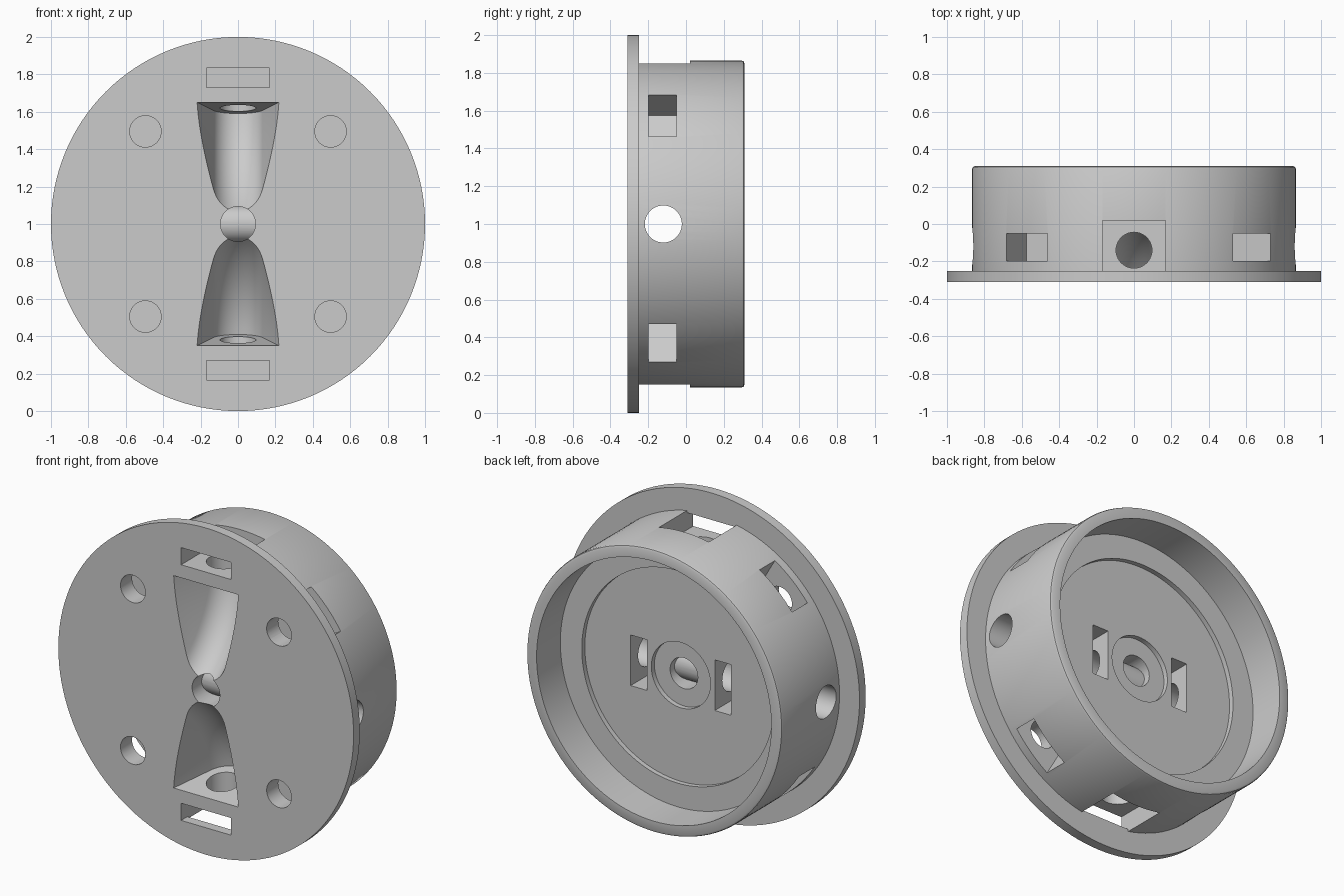
import bpy, bmesh, math
from mathutils import Matrix, Vector

cube = bpy.data.objects.get("Cube")
if cube:
    bpy.data.objects.remove(cube)

SEGMENTS = 128
CENTRE = Vector((0, 0, 1))

grey = bpy.data.materials.new("light grey")
grey.use_nodes = True
colour = (0.6, 0.6, 0.6, 1)
grey.diffuse_color = colour
grey.node_tree.nodes["Principled BSDF"].inputs["Base Color"].default_value = colour


def to_object(name, bm):
    bmesh.ops.recalc_face_normals(bm, faces=bm.faces)
    mesh = bpy.data.meshes.new(name)
    bm.to_mesh(mesh)
    bm.free()
    mesh.materials.append(grey)
    obj = bpy.data.objects.new(name, mesh)
    bpy.context.collection.objects.link(obj)
    return obj


def lathe(name, profile):
    """Spin (radius, y) points about the y axis through the centre."""
    bm = bmesh.new()
    verts = [bm.verts.new((r, y, 1)) for r, y in profile]
    edges = [bm.edges.new(pair) for pair in zip(verts, verts[1:])]
    bmesh.ops.spin(bm, geom=verts + edges, cent=CENTRE, axis=(0, 1, 0),
                   angle=math.tau, steps=SEGMENTS)
    bmesh.ops.remove_doubles(bm, verts=bm.verts, dist=0.0001)
    return to_object(name, bm)


def box(name, low, high, turn=0, pivot=CENTRE):
    """Box between two corners, relative to the pivot, turned about y."""
    low, high = Vector(low), Vector(high)
    bm = bmesh.new()
    bmesh.ops.create_cube(bm, size=1)
    matrix = (Matrix.Translation(pivot) @ Matrix.Rotation(-turn, 4, 'Y')
              @ Matrix.Translation((low + high) / 2)
              @ Matrix.Diagonal((*(high - low), 1)))
    bmesh.ops.transform(bm, matrix=matrix, verts=bm.verts)
    return to_object(name, bm)


def rod(name, start, end, radius):
    start, end = Vector(start), Vector(end)
    bm = bmesh.new()
    bmesh.ops.create_cone(bm, cap_ends=True, segments=48, radius1=radius,
                          radius2=radius, depth=(end - start).length)
    turn = (end - start).to_track_quat('Z', 'Y').to_matrix().to_4x4()
    bmesh.ops.transform(bm, matrix=Matrix.Translation((start + end) / 2) @ turn,
                        verts=bm.verts)
    return to_object(name, bm)


def groove(name, side):
    """Flared round-bottomed section swept along an arc rising to the centre."""
    radius, depth, reach = 0.14, 0.33, 0.48
    flare, tilt, sweep = math.radians(21), math.radians(10.2), math.radians(65)
    arc_steps, sweep_steps = 20, 24
    section = [(-0.226, -0.02)]
    for i in range(arc_steps + 1):
        a = math.pi - flare - (math.pi - 2 * flare) * i / arc_steps
        section.append((radius * math.cos(a), depth - radius + radius * math.sin(a)))
    section.append((0.226, -0.02))

    bm = bmesh.new()
    rings = []
    for i in range(sweep_steps + 1):
        a = tilt + sweep * i / sweep_steps
        ring = []
        for x, d in section:
            r = (reach + d) / math.cos(tilt)
            height = 0.65 + reach * math.tan(tilt) - r * math.sin(a)
            ring.append(bm.verts.new((x, -0.31 - reach + r * math.cos(a),
                                      1 + side * height)))
        rings.append(ring)
    for one, two in zip(rings, rings[1:]):
        for j in range(len(section)):
            k = (j + 1) % len(section)
            bm.faces.new((one[j], one[k], two[k], two[j]))
    bm.faces.new(rings[0])
    bm.faces.new(rings[-1])
    return to_object(name, bm)


# Flanged body with a stepped recess in the back
body = lathe("flanged_housing", [
    (0, -0.31), (1, -0.31), (1, -0.25), (0.865, -0.25), (0.865, 0.295),
    (0.861, 0.305), (0.85, 0.31), (0.795, 0.31), (0.795, 0.08), (0.65, 0.08),
    (0.65, 0.05), (0.2, 0.05), (0.2, 0.02), (0, 0.02)])

# Centre bore and cross bore
cutters = [rod("centre_bore", (0, -0.5, 1), (0, 0.5, 1), 0.094),
           rod("cross_bore", (-1.2, -0.12, 1), (1.2, -0.12, 1), 0.098)]

# Upper and lower grooves, strap slots and the bores joining them
for label, side in (("upper", 1), ("lower", -1)):
    cutters.append(groove(label + "_groove", side))
    turn = 0 if side > 0 else math.pi
    cutters.append(box(label + "_slot", (-0.168, -0.4, 0.73), (0.168, 0.02, 0.835), turn))
    cutters.append(box(label + "_notch", (-0.168, -0.25, 0.79), (0.168, 0.02, 1.1), turn))
    cutters.append(rod(label + "_bore", (0, -0.14, 1 + 0.55 * side),
                       (0, -0.14, 1 + 0.8 * side), 0.096))

# Rectangular pockets in the back that meet the cross bore
for label, side in (("left", 1), ("right", -1)):
    x = 0.285 * side
    cutters.append(box(label + "_back_pocket", (x - 0.055, -0.22, -0.155),
                       (x + 0.055, 0.2, 0.155)))

# Four screw holes, each opening into a slanted side pocket
for i in range(4):
    quarter = i * math.pi / 2
    a = quarter + math.pi / 4
    spot = Vector((0.7 * math.cos(a), 0, 1 + 0.7 * math.sin(a)))
    cutters.append(rod(f"screw_hole_{i}", spot + Vector((0, -0.5, 0)),
                       spot + Vector((0, -0.1, 0)), 0.084))
    cutters.append(box(f"side_pocket_{i}", (-0.093, -0.198, -0.145),
                       (0.5, -0.05, 0.145), quarter + math.radians(30), spot))

# Cut everything out of the body, then drop the cutters
for cutter in cutters:
    cutter.hide_render = True
    mod = body.modifiers.new(cutter.name, 'BOOLEAN')
    mod.operation = 'DIFFERENCE'
    mod.solver = 'EXACT'
    mod.object = cutter
bpy.context.view_layer.update()
result = body.evaluated_get(bpy.context.evaluated_depsgraph_get())
carved = bpy.data.meshes.new_from_object(result)
body.modifiers.clear()
body.data = carved
for cutter in cutters:
    bpy.data.objects.remove(cutter)

# Smooth the round surfaces and keep the cut edges sharp
bpy.ops.object.select_all(action='DESELECT')
body.select_set(True)
bpy.context.view_layer.objects.active = body
bpy.ops.object.shade_smooth_by_angle(angle=math.radians(30))
